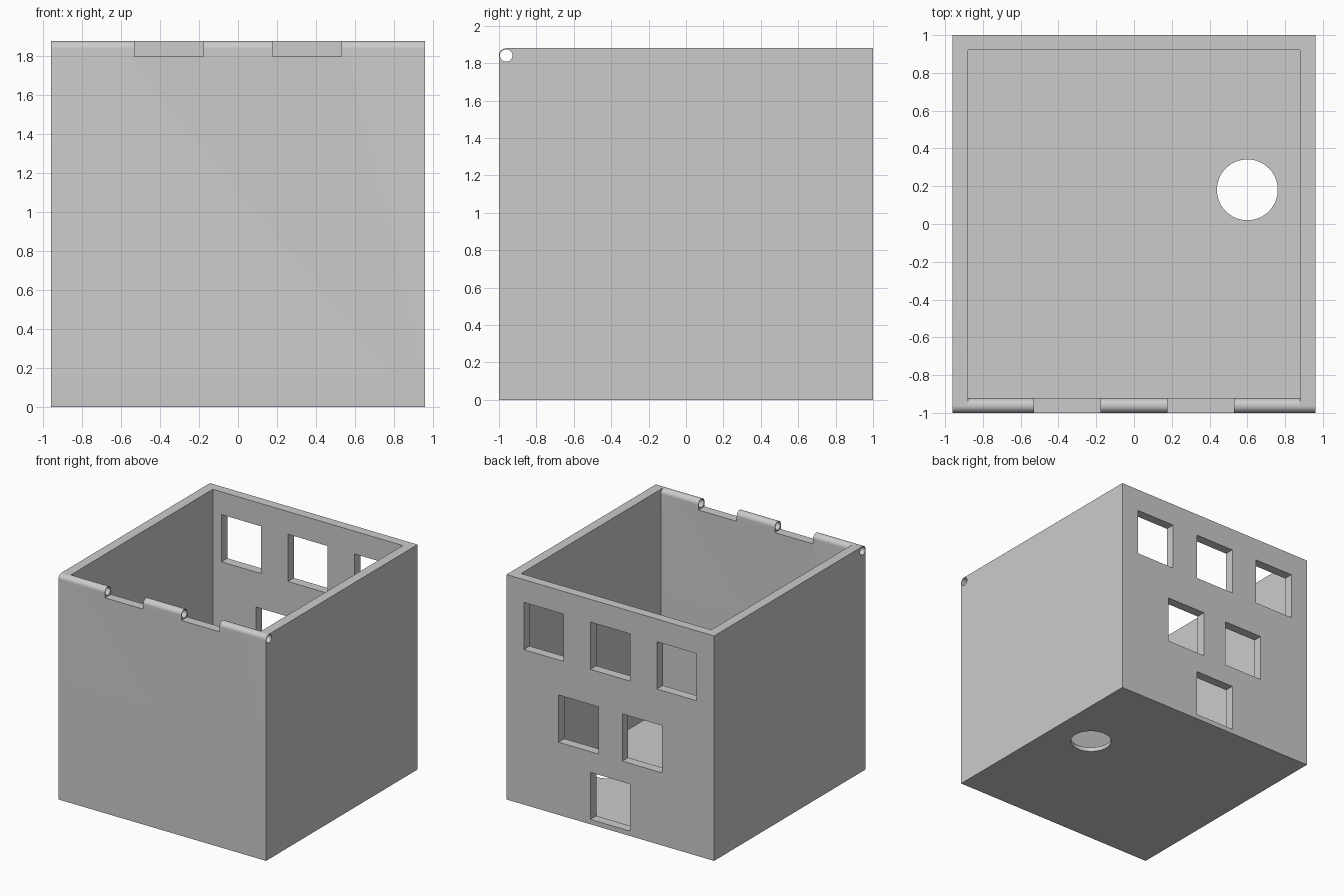
import bpy
import bmesh
import math

old = bpy.data.objects.get("Cube")
if old:
    bpy.data.objects.remove(old, do_unlink=True)

W, D, H = 0.96, 1.0, 1.88       # half width, half depth, height
SIDE, WALL, FLOOR = 0.081, 0.078, 0.035
R = WALL / 2                    # hinge barrel radius
HINGE_Y, HINGE_Z = -D + R, H - R

colour = (0.6, 0.6, 0.6, 1)
grey = bpy.data.materials.new("mid_grey")
grey.use_nodes = True
grey.diffuse_color = colour
grey.node_tree.nodes["Principled BSDF"].inputs["Base Color"].default_value = colour


def arc(start, end, steps=16):
    """Points (y, z) along the hinge barrel, angles in degrees."""
    angles = [math.radians(start + (end - start) * i / steps) for i in range(steps + 1)]
    return [(HINGE_Y + R * math.cos(a), HINGE_Z + R * math.sin(a)) for a in angles]


def prism(name, half_width, profile):
    """Extrude a (y, z) profile along x, centred on x = 0."""
    bm = bmesh.new()
    face = bm.faces.new([bm.verts.new((-half_width, y, z)) for y, z in profile])
    swept = bmesh.ops.extrude_face_region(bm, geom=[face])["geom"]
    bmesh.ops.translate(bm, vec=(2 * half_width, 0, 0),
                        verts=[g for g in swept if isinstance(g, bmesh.types.BMVert)])
    bmesh.ops.recalc_face_normals(bm, faces=bm.faces)
    mesh = bpy.data.meshes.new(name)
    bm.to_mesh(mesh)
    bm.free()
    ob = bpy.data.objects.new(name, mesh)
    bpy.context.collection.objects.link(ob)
    mesh.materials.append(grey)
    return ob


def block(name, x, y, z):
    """Box given by its (min, max) range on each axis."""
    ob = prism(name, (x[1] - x[0]) / 2, [(y[0], z[0]), (y[1], z[0]), (y[1], z[1]), (y[0], z[1])])
    for v in ob.data.vertices:
        v.co.x += sum(x) / 2
    return ob


def cylinder(name, radius, depth, location, rotation=(0, 0, 0)):
    bpy.ops.mesh.primitive_cylinder_add(vertices=64, radius=radius, depth=depth,
                                        location=location, rotation=rotation)
    ob = bpy.context.object
    ob.name = name
    ob.data.materials.append(grey)
    return ob


def cut(target, cutter):
    """Subtract the cutter and remove it."""
    bpy.context.view_layer.update()
    cutter.hide_render = True
    mod = target.modifiers.new("cut", 'BOOLEAN')
    mod.operation = 'DIFFERENCE'
    mod.solver = 'EXACT'
    mod.object = cutter
    bpy.context.view_layer.objects.active = target
    bpy.ops.object.modifier_apply(modifier=mod.name)
    bpy.data.objects.remove(cutter, do_unlink=True)


# Outer body with the top front edge rounded as a hinge barrel
box = prism("box", W, [(-D, 0), (D, 0), (D, H)] + arc(90, 180))

# Cavity, whose front edge follows the inner side of the barrel
back = D - WALL
cut(box, prism("cavity", W - SIDE,
               [(-D + WALL, FLOOR), (back, FLOOR), (back, H + 0.5), (HINGE_Y, H + 0.5)] + arc(90, 0)))

# Two gaps between the hinge barrels
for side in (-1, 1):
    x = sorted((side * 0.177, side * 0.53))
    cut(box, block("hinge_gap", x, (-D - 0.5, -D + 0.2), (H - 0.08, H + 0.7)))

# Pin hole along the hinge
cut(box, cylinder("pin_hole", 0.033, 3, (0, HINGE_Y, HINGE_Z), (0, math.pi / 2, 0)))

# Back windows: three rows forming an inverted triangle
rows = ((1.295, 1.69, (-0.615, 0, 0.615)),
        (0.607, 1.002, (-0.295, 0.295)),
        (0.041, 0.434, (0,)))
for bottom, top, centres in rows:
    for cx in centres:
        cut(box, block("window", (cx - 0.184, cx + 0.184), (D - 0.2, D + 0.2), (bottom, top)))

# Round hole through the floor
cut(box, cylinder("floor_hole", 0.161, 0.4, (0.6, 0.181, 0)))

# Smooth barrels with sharp edges
bpy.ops.object.select_all(action='DESELECT')
box.select_set(True)
bpy.context.view_layer.objects.active = box
bpy.ops.object.shade_smooth_by_angle(angle=math.radians(30))
